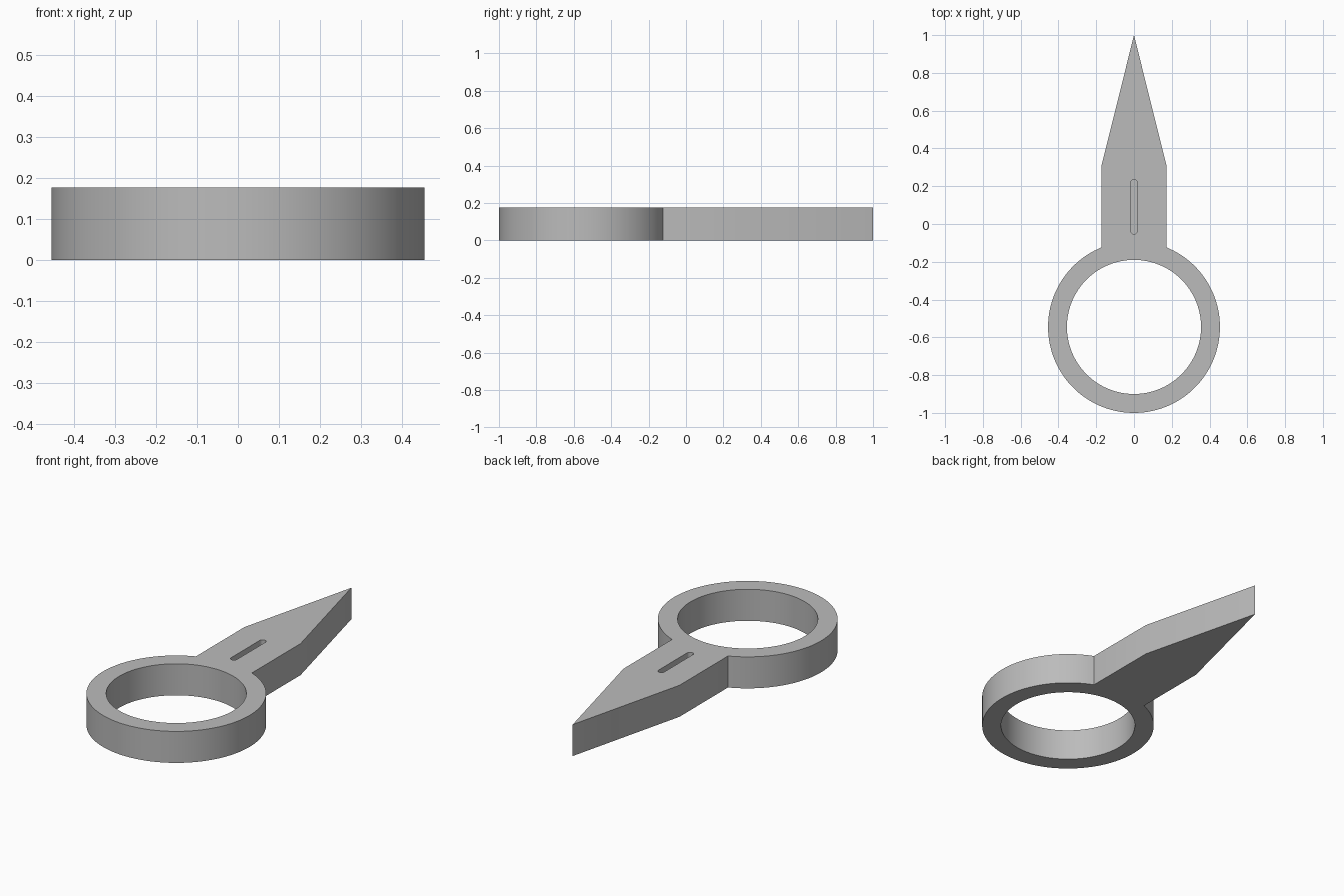
import bpy
import bmesh
from math import pi, sin, cos, acos

cube = bpy.data.objects.get("Cube")
if cube:
    bpy.data.objects.remove(cube)

HEIGHT = 0.176
RING_Y, RING_R, HOLE_R = -0.545, 0.455, 0.355
HALF_W, SHOULDER_Y = 0.173, 0.305
SLOT_R, SLOT_START, SLOT_END, SLOT_DEPTH = 0.018, -0.035, 0.217, 0.05

grey = bpy.data.materials.new("plain grey")
grey.use_nodes = True
grey.diffuse_color = (0.5, 0.5, 0.5, 1)
grey.node_tree.nodes["Principled BSDF"].inputs["Base Color"].default_value = (0.5, 0.5, 0.5, 1)


def arc(cy, r, start, end, steps):
    """Points along an arc centred on x = 0."""
    angles = [start + (end - start) * i / steps for i in range(steps + 1)]
    return [(r * cos(a), cy + r * sin(a)) for a in angles]


def prism(name, outline, z0, z1):
    """Extrude a flat outline between two heights."""
    bm = bmesh.new()
    face = bm.faces.new([bm.verts.new((x, y, z0)) for x, y in outline])
    top = bmesh.ops.extrude_face_region(bm, geom=[face])["geom"]
    for v in top:
        if isinstance(v, bmesh.types.BMVert):
            v.co.z = z1
    bmesh.ops.recalc_face_normals(bm, faces=bm.faces)
    mesh = bpy.data.meshes.new(name)
    bm.to_mesh(mesh)
    bm.free()
    mesh.materials.append(grey)
    obj = bpy.data.objects.new(name, mesh)
    bpy.context.collection.objects.link(obj)
    return obj


# Ring and pointed blade as one outline
join = acos(HALF_W / RING_R)
outline = arc(RING_Y, RING_R, pi - join, 2 * pi + join, 120)
outline += [(HALF_W, SHOULDER_Y), (0, 1), (-HALF_W, SHOULDER_Y)]
body = prism("pointer_ring", outline, 0, HEIGHT)

# Finger hole and shallow rounded slot
hole = prism("ring_hole_cutter", arc(RING_Y, HOLE_R, 0, 2 * pi, 128)[:-1], -0.1, HEIGHT + 0.1)
slot_outline = arc(SLOT_END, SLOT_R, 0, pi, 16) + arc(SLOT_START, SLOT_R, pi, 2 * pi, 16)
slot = prism("slot_cutter", slot_outline, HEIGHT - SLOT_DEPTH, HEIGHT + 0.1)

bpy.context.view_layer.objects.active = body
for cutter in (hole, slot):
    mod = body.modifiers.new(cutter.name, 'BOOLEAN')
    mod.operation = 'DIFFERENCE'
    mod.solver = 'EXACT'
    mod.object = cutter
    bpy.ops.object.modifier_apply(modifier=mod.name)
    bpy.data.objects.remove(cutter)

# Smooth round walls, crisp rims
bpy.ops.object.select_all(action='DESELECT')
body.select_set(True)
bpy.ops.object.shade_smooth_by_angle(angle=pi / 9)
